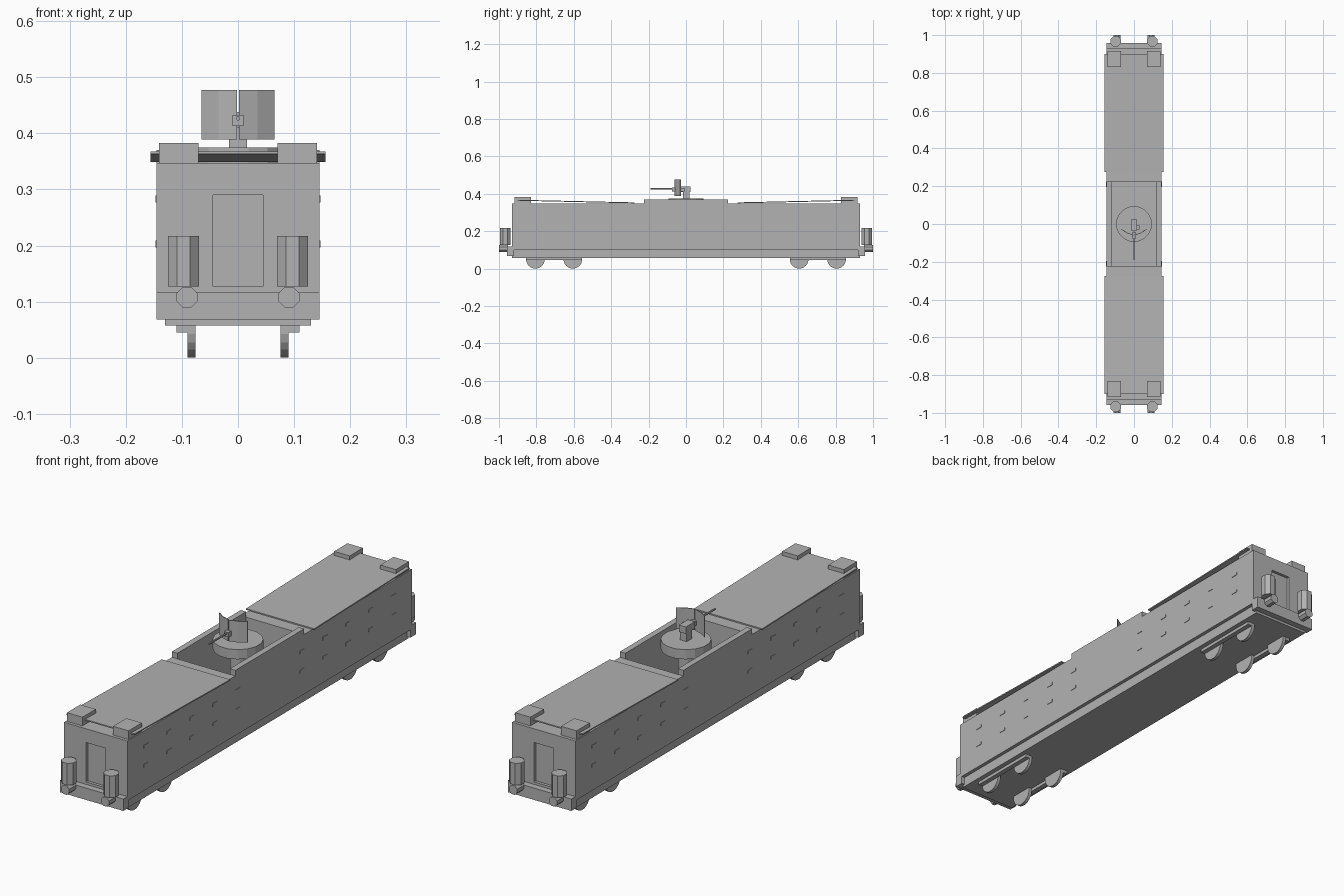
import bpy, bmesh, math
from mathutils import Vector, Matrix

if "Cube" in bpy.data.objects:
    bpy.data.objects.remove(bpy.data.objects["Cube"])

grey = bpy.data.materials.new("steel grey")
grey.diffuse_color = (0.45, 0.45, 0.45, 1)
grey.use_nodes = True
grey.node_tree.nodes["Principled BSDF"].inputs["Base Color"].default_value = grey.diffuse_color


def finish(name, bm):
    bmesh.ops.recalc_face_normals(bm, faces=bm.faces)
    me = bpy.data.meshes.new(name)
    bm.to_mesh(me)
    bm.free()
    me.materials.append(grey)
    ob = bpy.data.objects.new(name, me)
    bpy.context.collection.objects.link(ob)
    return ob


def box(name, x0, x1, y0, y1, z0, z1):
    bm = bmesh.new()
    lo, hi = Vector((x0, y0, z0)), Vector((x1, y1, z1))
    size = hi - lo
    m = Matrix.Translation((lo + hi) / 2) @ Matrix.Diagonal((*size, 1))
    bmesh.ops.create_cube(bm, size=1, matrix=m)
    return finish(name, bm)


def cylinder(name, centre, r, depth, sides, axis="Z"):
    bm = bmesh.new()
    rot = {"Z": Matrix.Identity(4),
           "X": Matrix.Rotation(math.pi / 2, 4, "Y"),
           "Y": Matrix.Rotation(math.pi / 2, 4, "X")}[axis]
    turn = Matrix.Rotation(math.pi / sides, 4, "Z")
    bmesh.ops.create_cone(bm, cap_ends=True, segments=sides, radius1=r, radius2=r,
                          depth=depth, matrix=Matrix.Translation(centre) @ rot @ turn)
    return finish(name, bm)


def prism(name, outline, axis, a, b):
    """Extrude a 2D outline along x (outline is y,z) or z (outline is x,y)."""
    bm = bmesh.new()
    place = (lambda p, t: (t, *p)) if axis == "X" else (lambda p, t: (*p, t))
    face = bm.faces.new([bm.verts.new(place(p, a)) for p in outline])
    ext = bmesh.ops.extrude_face_region(bm, geom=[face])
    move = Vector((b - a, 0, 0)) if axis == "X" else Vector((0, 0, b - a))
    bmesh.ops.translate(bm, vec=move,
                        verts=[v for v in ext["geom"] if isinstance(v, bmesh.types.BMVert)])
    return finish(name, bm)


def cut(target, cutter):
    cutter.hide_render = True
    cutter.hide_viewport = True
    mod = target.modifiers.new("cut", "BOOLEAN")
    mod.operation = "DIFFERENCE"
    mod.solver = "EXACT"
    mod.object = cutter


# Hull with raised middle, open gun pit and recessed end doors
body = prism("body", [(-.93, .1), (.93, .1), (.93, .347), (.225, .347), (.225, .37),
                      (-.225, .37), (-.225, .347), (-.93, .347)], "X", -.145, .145)
cut(body, box("pit_cutter", -.12, .12, -.225, .225, .12, .5))
for s in (-1, 1):
    y0, y1 = sorted((s * .918, s * .96))
    cut(body, box("door_cutter", -.045, .045, y0, y1, .127, .29))

# Underframe
box("underframe", -.13, .13, -.93, .93, .058, .1)

for s in (-1, 1):
    # End beam
    y0, y1 = sorted((s * .92, s * .957))
    box("end_beam", -.145, .145, y0, y1, .068, .117)

    # Sloping roof panel
    prism("roof_panel", [(s * .275, .349), (s * .9, .363), (s * .9, .368), (s * .275, .354)],
          "X", -.156, .156)

    for m in (-1, 1):
        # Roof corner block
        x0, x1 = sorted((m * .07, m * .141))
        y0, y1 = sorted((s * .83, s * .917))
        box("corner_block", x0, x1, y0, y1, .346, .383)

        # End canister and buffer
        cylinder("canister", (m * .097, s * .967, .172), .03, .09, 8)
        cylinder("buffer", (m * .091, s * .976, .108), .02, .048, 8, "Y")

        # Wheels and bearing bar
        for y in (.605, .805):
            cylinder("wheel", (m * .083, s * y, .05), .05, .014, 20, "X")
        x0, x1 = sorted((m * .09, m * .11))
        y0, y1 = sorted((s * .555, s * .855))
        box("bearing_bar", x0, x1, y0, y1, .045, .06)

        # Side firing slits, in two rows
        x0, x1 = sorted((m * .143, m * .147))
        for y in (.21, .36, .51, .66, .81):
            for z in (.203, .283):
                box("firing_slit", x0, x1, s * y - .015, s * y + .015, z - .006, z + .006)

# Turntable and its column
cylinder("turntable", (0, 0, .355), .095, .04, 16)
cylinder("turntable_column", (0, 0, .23), .03, .23, 12)

# Gun mount, cradle and sight
box("gun_mount", -.016, .016, -.015, .018, .37, .415)
box("gun_cradle", -.016, .016, -.035, .024, .41, .438)
box("gun_sight", .016, .028, -.028, -.008, .412, .43)
box("mantlet", -.01, .01, -.076, -.045, .413, .433)
cylinder("gun_barrel", (0, -.115, .427), .004, .15, 8, "Y")

# Two bent shield halves with a narrow slot between
for m in (-1, 1):
    outer = [(m * .002, -.061), (m * .035, -.05), (m * .065, -.031)]
    inner = [(x, y + .004) for x, y in reversed(outer)]
    prism("gun_shield", outer + inner, "Z", .389, .477)
